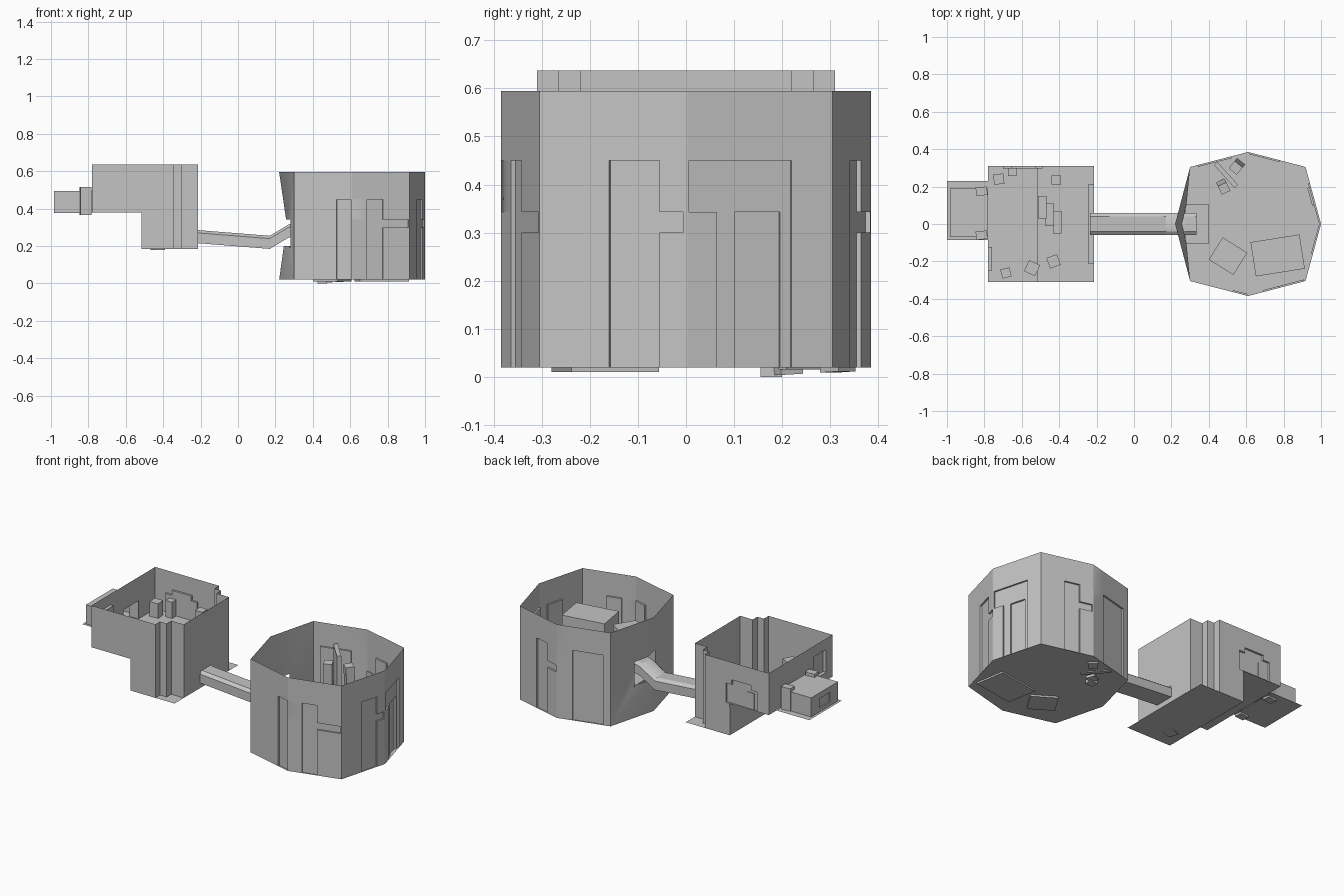
import bpy, bmesh, math
from mathutils import Vector, Matrix

cube = bpy.data.objects.get("Cube")
if cube:
    bpy.data.objects.remove(cube, do_unlink=True)

grey = bpy.data.materials.new("plain grey")
grey.use_nodes = True
COLOUR = (0.55, 0.55, 0.55, 1)
grey.diffuse_color = COLOUR
grey.node_tree.nodes["Principled BSDF"].inputs["Base Color"].default_value = COLOUR


def finish(bm, name, angle=35):
    bmesh.ops.remove_doubles(bm, verts=bm.verts, dist=0.0005)
    me = bpy.data.meshes.new(name)
    bm.to_mesh(me)
    bm.free()
    me.materials.append(grey)
    ob = bpy.data.objects.new(name, me)
    bpy.context.collection.objects.link(ob)
    bpy.ops.object.select_all(action='DESELECT')
    bpy.context.view_layer.objects.active = ob
    ob.select_set(True)
    bpy.ops.object.shade_smooth_by_angle(angle=math.radians(angle))
    return ob


def face(bm, pts):
    bm.faces.new([bm.verts.new(p) for p in pts])


def wall(bm, p, q, zs, rects=()):
    """Sheet wall from p to q; each rect is (u0, u1, z0, z1, depth), depth None is an opening."""
    p, q = Vector((*p, 0)), Vector((*q, 0))
    d = q - p
    out = Vector((d.y, -d.x, 0)).normalized()
    us = sorted({0, 1} | {u for r in rects for u in r[:2]})
    zs = sorted(set(zs) | {z for r in rects for z in r[2:4]})

    def depth(i, j):
        if not (0 <= i < len(us) - 1 and 0 <= j < len(zs) - 1):
            return None
        u, z = (us[i] + us[i + 1]) / 2, (zs[j] + zs[j + 1]) / 2
        value = 0
        for r in rects:
            if r[0] < u < r[1] and r[2] < z < r[3]:
                value = r[4]
        return value

    def pt(i, j, k):
        return p + d * us[i] - out * k + Vector((0, 0, zs[j]))

    for i in range(len(us) - 1):
        for j in range(len(zs) - 1):
            a = depth(i, j)
            if a is None:
                continue
            face(bm, [pt(i, j, a), pt(i + 1, j, a), pt(i + 1, j + 1, a), pt(i, j + 1, a)])
            # Jambs between cells of different depth
            for b, e, f in ((depth(i + 1, j), (i + 1, j), (i + 1, j + 1)),
                            (depth(i, j + 1), (i + 1, j + 1), (i, j + 1))):
                if b is not None and b != a:
                    face(bm, [pt(*e, a), pt(*e, b), pt(*f, b), pt(*f, a)])


def box(name, centre, size, turn=0, tilt=0):
    bm = bmesh.new()
    m = (Matrix.Translation(centre) @ Matrix.Rotation(math.radians(turn), 4, 'Z')
         @ Matrix.Rotation(math.radians(tilt), 4, 'X') @ Matrix.Diagonal((*size, 1)))
    bmesh.ops.create_cube(bm, size=1, matrix=m)
    return finish(bm, name)


def floor(name, outline, z):
    bm = bmesh.new()
    face(bm, [(x, y, z) for x, y in outline])
    return finish(bm, name)


def rectangle(x0, x1, y0, y1):
    return [(x0, y0), (x1, y0), (x1, y1), (x0, y1)]


# Eight-sided hall
FOOT, TOP = 0.02, 0.595
ring = [(0.30, -0.305), (0.61, -0.385), (0.917, -0.305), (1.0, 0),
        (0.917, 0.305), (0.61, 0.385), (0.30, 0.305)]
LOW, MID, HIGH = 0.30, 0.343, 0.45
recesses = [
    [(0.73, 0.98, FOOT, HIGH, 0.01)],
    [(0.26, 0.54, FOOT, HIGH, 0.01), (0.54, 0.98, LOW, MID, 0.01)],
    [(0.475, 0.82, FOOT, HIGH, 0.01), (0.82, 0.98, LOW, MID, 0.01)],
    [(0.02, 0.72, MID, HIGH, 0.01), (0.21, 0.72, FOOT, MID, 0.01),
     (0.34, 0.65, FOOT, MID, 0.02)],
    [(0.45, 0.74, FOOT, HIGH, 0.01), (0.74, 0.98, LOW, MID, 0.01)],
    [(0.29, 0.87, FOOT, HIGH, 0.01)],
]
bm = bmesh.new()
for p, q, r in zip(ring, ring[1:], recesses):
    wall(bm, p, q, (FOOT, LOW, MID, HIGH, TOP), r)
# Entrance side, bent inwards around the doorway
for s in (-1, 1):
    corner = [Vector((0.30, s * 0.305, z)) for z in (FOOT, TOP)]
    point = [Vector((0.22, 0, z)) for z in (FOOT, TOP)]
    lintel, sill = Vector((0.257, 0, MID)), Vector((0.245, 0, 0.2))
    jamb = [Vector((0.28, s * 0.1, z)) for z in (0.2, MID)]
    for pts in ([corner[1], point[1], lintel], [corner[1], lintel, jamb[1]],
                [corner[1], jamb[1], jamb[0], corner[0]],
                [corner[0], jamb[0], sill], [corner[0], sill, point[0]]):
        face(bm, pts if s < 0 else pts[::-1])
bmesh.ops.recalc_face_normals(bm, faces=bm.faces)
finish(bm, "hall_walls")
floor("hall_floor", ring + [(0.22, 0)], FOOT)
box("hall_landing", (0.338, 0, 0.195), (0.125, 0.21, 0.01))

# Hall furniture
box("large_block", (0.768, -0.168, 0.21), (0.265, 0.185, 0.40), 9)
box("turned_block", (0.503, -0.172, 0.20), (0.155, 0.14, 0.38), -32)
box("leaning_slab", (0.492, 0.262, 0.25), (0.165, 0.025, 0.47), -48)
box("near_post", (0.477, 0.20, 0.22), (0.05, 0.05, 0.43), 25, 3)
box("far_post", (0.55, 0.308, 0.20), (0.055, 0.05, 0.38), -40, 3)

# Connecting passage
bm = bmesh.new()
section = [(-0.06, 0), (0.06, 0), (0.06, 0.055), (0.04, 0.07), (-0.04, 0.07), (-0.06, 0.055)]
path = [(-0.235, 0.217), (0.17, 0.185), (0.27, 0.245), (0.335, 0.262)]
loops = [[Vector((x, y, z + h)) for y, h in section] for x, z in path]
for a, b in zip(loops, loops[1:]):
    for i in range(len(section)):
        k = (i + 1) % len(section)
        face(bm, [a[i], b[i], b[k], a[k]])
bmesh.ops.recalc_face_normals(bm, faces=bm.faces)
finish(bm, "passage")

# Split-level room with stepped corners
BASE, DECK, RIM = 0.185, 0.38, 0.637
half = [(-0.345, -0.31), (-0.345, -0.265), (-0.30, -0.265), (-0.30, -0.22), (-0.215, -0.22)]
outline = [(-0.78, -0.31)] + half + [(x, -y) for x, y in reversed(half)] + [(-0.78, 0.31)]
cuts = {
    0: [(0, 0.61, BASE, DECK, None)],
    5: [(0.37, 0.63, 0.22, 0.287, None)],
    10: [(0.39, 1, BASE, DECK, None), (0.33, 0.82, DECK, 0.5, 0.012),
         (0.42, 0.72, 0.5, 0.53, 0.012)],
    11: [(0, 1, BASE, DECK, None), (0.26, 0.50, DECK, 0.49, None),
         (0.70, 0.90, 0.43, 0.57, 0.02)],
}
bm = bmesh.new()
for i, p in enumerate(outline):
    wall(bm, p, outline[(i + 1) % len(outline)], (BASE, DECK, RIM), cuts.get(i, ()))
wall(bm, (-0.515, 0.31), (-0.515, -0.31), (BASE, DECK))
finish(bm, "room_walls")
floor("lower_floor", rectangle(-0.515, -0.215, -0.31, 0.31), BASE)
floor("upper_floor", rectangle(-0.78, -0.515, -0.31, 0.31), DECK)
box("threshold", (-0.23, 0, 0.2), (0.03, 0.42, 0.025))

# Stairs and room furniture
for i in range(3):
    box("stair_%d" % (i + 1), (-0.49 + i * 0.04, 0.09 - i * 0.04, 0.34 - i * 0.05),
        (0.045, 0.12, 0.05))
for name, x, y, z0, z1, w, turn in (
        ("corner_cabinet", -0.723, 0.24, DECK, 0.47, 0.055, 5),
        ("wall_cabinet", -0.652, 0.28, DECK, 0.48, 0.045, 0),
        ("tall_cabinet", -0.415, 0.235, BASE, 0.50, 0.05, 0),
        ("small_crate", -0.685, -0.262, DECK, 0.45, 0.05, 15),
        ("large_crate", -0.545, -0.236, DECK, 0.45, 0.065, -25),
        ("low_crate", -0.43, -0.20, 0.18, 0.24, 0.06, 20)):
    box(name, (x, y, (z0 + z1) / 2), (w, w, z1 - z0), turn)

# Annex
floor("annex_floor", rectangle(-1.0, -0.78, -0.085, 0.23), 0.377)
bm = bmesh.new()
plan = rectangle(-0.985, -0.78, -0.07, 0.19)
for i in (0, 2, 3):
    opening = [(0.3, 0.7, 0.40, 0.46, 0.008)] if i == 3 else ()
    wall(bm, plan[i], plan[(i + 1) % 4], (0.377, 0.495), opening)
face(bm, [(x, y, 0.495) for x, y in plan])
finish(bm, "annex_shell")
for y in (-0.06, 0.175):
    box("annex_post", (-0.815, y, 0.44), (0.06, 0.045, 0.15), 6)

# Small feet under the hall floor
box("hall_foot", (0.45, 0.177, 0.0105), (0.05, 0.045, 0.021))
